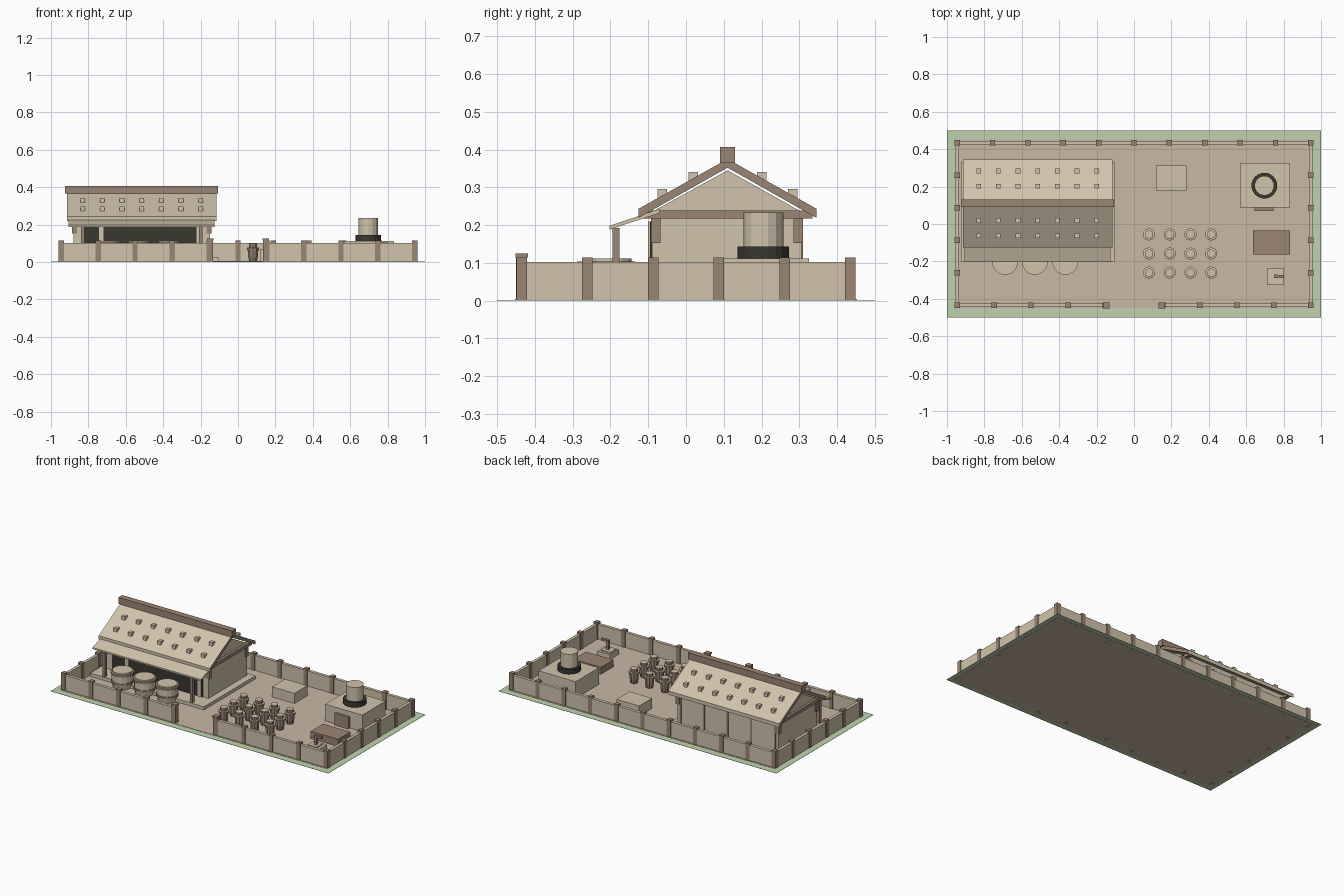
import bpy, bmesh, math
from mathutils import Matrix

cube = bpy.data.objects.get("Cube")
if cube:
    bpy.data.objects.remove(cube, do_unlink=True)


def material(name, rgb):
    m = bpy.data.materials.new(name)
    m.use_nodes = True
    m.diffuse_color = (*rgb, 1)
    node = next(n for n in m.node_tree.nodes if n.type == 'BSDF_PRINCIPLED')
    node.inputs["Base Color"].default_value = (*rgb, 1)
    return m


TAN = material("tan_plaster", (0.64, 0.55, 0.41))
SAND = material("packed_sand", (0.59, 0.48, 0.37))
BROWN = material("brown_timber", (0.33, 0.235, 0.175))
DARK = material("dark_opening", (0.04, 0.038, 0.028))
GRASS = material("pale_grass", (0.53, 0.65, 0.41))


def finish(name, bm, *mats):
    bmesh.ops.recalc_face_normals(bm, faces=bm.faces)
    me = bpy.data.meshes.new(name)
    bm.to_mesh(me)
    bm.free()
    for m in mats:
        me.materials.append(m)
    ob = bpy.data.objects.new(name, me)
    bpy.context.scene.collection.objects.link(ob)
    return ob


def add_box(bm, x, y, z):
    """Box from (low, high) ranges along each axis."""
    size = [r[1] - r[0] for r in (x, y, z)]
    mid = [(r[0] + r[1]) / 2 for r in (x, y, z)]
    bmesh.ops.create_cube(bm, size=1, matrix=Matrix.Translation(mid) @ Matrix.Diagonal((*size, 1)))


def box(name, mat, x, y, z):
    bm = bmesh.new()
    add_box(bm, x, y, z)
    return finish(name, bm, mat)


def around(c, half):
    return (c - half, c + half)


def extrude_x(name, profile, x0, x1, *mats):
    """Extrude a (y, z) profile along x; a second material goes on the ends."""
    bm = bmesh.new()
    a = [bm.verts.new((x0, y, z)) for y, z in profile]
    b = [bm.verts.new((x1, y, z)) for y, z in profile]
    n = len(profile)
    for ring in (a, b):
        bm.faces.new(ring).material_index = len(mats) - 1
    for i in range(n):
        j = (i + 1) % n
        bm.faces.new((a[i], a[j], b[j], b[i]))
    return finish(name, bm, *mats)


def lathe(name, profile, centre, sides, mats, bands=None):
    """Turn an (r, z) profile; bands gives each side strip's material."""
    bm = bmesh.new()
    rings = []
    for r, z in profile:
        rings.append([bm.verts.new((centre[0] + r * math.cos(t), centre[1] + r * math.sin(t), z))
                      for t in (math.tau * (k + 0.5) / sides for k in range(sides))])
    for s, (lo, hi) in enumerate(zip(rings, rings[1:])):
        for k in range(sides):
            f = bm.faces.new((lo[k], lo[k - 1], hi[k - 1], hi[k]))
            f.material_index = bands[s] if bands else 0
    bm.faces.new(rings[0])
    bm.faces.new(rings[-1])
    return finish(name, bm, *mats)


# Ground
box("base_slab", SAND, (-0.97, 0.97), (-0.47, 0.47), (0, 0.001))
box("grass_border", GRASS, (-1, 1), (-0.5, 0.5), (0.001, 0.002))
box("yard_floor", SAND, (-0.955, 0.955), (-0.453, 0.453), (0.002, 0.004))

# Enclosing wall with regular posts and a front gateway
WX, WY, GATE, T = 0.945, 0.435, 0.155, 0.01
bm = bmesh.new()
add_box(bm, around(0, WX), around(WY, T), (0, 0.102))
for s in (-1, 1):
    add_box(bm, around(s * WX, T), around(0, WY), (0, 0.102))
    add_box(bm, sorted((s * GATE, s * WX)), around(-WY, T), (0, 0.102))
finish("yard_wall", bm, TAN)

spots = {(round(-WX + i * WX / 5, 3), WY) for i in range(11)}
for s in (-1, 1):
    spots |= {(s * WX, round(-WY + i * WY / 2.5, 3)) for i in range(6)}
    spots |= {(round(s * (GATE + i * (WX - GATE) / 4), 3), -WY) for i in range(5)}
bm = bmesh.new()
for x, y in sorted(spots):
    add_box(bm, around(x, 0.014), around(y, 0.014), (0, 0.114))
finish("wall_posts", bm, BROWN)
bm = bmesh.new()
for s in (-1, 1):
    add_box(bm, around(s * 0.148, 0.014), around(-WY, 0.0145), (0, 0.115))
    add_box(bm, around(s * 0.148, 0.018), around(-WY, 0.0165), (0.115, 0.125))
finish("gate_posts", bm, BROWN)

# House: platform and gabled body
HX, RY = -0.515, 0.11
box("house_platform", TAN, around(HX, 0.41), (-0.2, 0.33), (0.003, 0.025))
extrude_x("house_body", [(-0.09, 0.02), (0.306, 0.02), (0.306, 0.235), (RY, 0.345), (-0.09, 0.235)],
          HX - 0.365, HX + 0.365, TAN)
box("front_opening", DARK, (-0.84, -0.19), (-0.095, -0.088), (0.025, 0.21))
bm = bmesh.new()
for x in (-0.73, -0.21):
    add_box(bm, around(x, 0.012), (-0.1, -0.09), (0.025, 0.21))
finish("opening_jambs", bm, TAN)

# Corner brackets, tie beams and rear wall battens
bm = bmesh.new()
for s in (-1, 1):
    for y in (-0.08, 0.297):
        add_box(bm, around(HX + s * 0.36, 0.013), around(y, 0.0125), (0.153, 0.22))
    add_box(bm, around(HX + s * 0.37, 0.012), around(RY, 0.225), (0.217, 0.239))
for i in range(5):
    add_box(bm, around(HX - 0.34 + i * 0.17, 0.006), (0.3, 0.31), (0.025, 0.215))
finish("house_timbers", bm, BROWN)

# Main roof, ridge and small raised tiles
EAVE, TOP, RIDGE = 0.236, 0.243, 0.375
extrude_x("main_roof", [(RY - EAVE, TOP), (RY, RIDGE), (RY + EAVE, TOP),
                        (RY + EAVE, 0.219), (RY, 0.352), (RY - EAVE, 0.219)],
          HX - 0.4, HX + 0.4, TAN, BROWN)
box("ridge_beam", BROWN, around(HX, 0.409), around(RY, 0.02), (0.365, 0.407))
bm = bmesh.new()
for i in range(-3, 4):
    for off in (-0.173, -0.091, 0.091, 0.173):
        z = RIDGE - abs(off) * (RIDGE - TOP) / EAVE
        add_box(bm, around(HX + i * 0.105, 0.0125), around(RY + off, 0.0125), (z - 0.012, z + 0.017))
finish("roof_tiles", bm, TAN)

# Porch awning on slim posts
extrude_x("porch_awning", [(-0.203, 0.188), (-0.203, 0.198), (-0.07, 0.243), (-0.07, 0.232)],
          HX - 0.39, HX + 0.39, TAN)
bm = bmesh.new()
for x in (-0.83, -0.2):
    add_box(bm, around(x, 0.009), around(-0.185, 0.009), (0.003, 0.193))
finish("awning_posts", bm, BROWN)

# Large barrels with hoops in front of the house
for i, x in enumerate((-0.69, -0.53, -0.367), 1):
    lathe(f"barrel_{i}", [(0.056, 0.003), (0.063, 0.035), (0.067, 0.035), (0.067, 0.047), (0.063, 0.047),
                          (0.063, 0.09), (0.069, 0.09), (0.069, 0.104), (0.06, 0.104), (0.06, 0.112)],
          (x, -0.203), 16, (TAN, BROWN), [0, 1, 1, 1, 0, 1, 1, 0, 0])

# Rows of lidded jars
for row in range(3):
    for col in range(4):
        lathe(f"jar_{row + 1}_{col + 1}",
              [(0.022, 0.003), (0.027, 0.03), (0.027, 0.06), (0.033, 0.062), (0.033, 0.076),
               (0.023, 0.078), (0.023, 0.094)],
              (0.08 + col * 0.111, -0.056 - row * 0.102), 10, (BROWN, TAN), [0, 0, 0, 0, 1, 0])
        lathe(f"jar_lid_{row + 1}_{col + 1}", [(0.023, 0.094), (0.023, 0.098)],
              (0.08 + col * 0.111, -0.056 - row * 0.102), 10, (TAN,))

# Storage block
box("storage_block", TAN, (0.118, 0.28), (0.18, 0.313), (0.003, 0.07))

# Furnace: masonry base, dark collar, round vat and fire door
box("furnace_base", TAN, (0.567, 0.834), (0.087, 0.325), (0.003, 0.112))
lathe("furnace_collar", [(0.069, 0.112), (0.069, 0.143)], (0.697, 0.205), 20, (DARK,))
lathe("furnace_vat", [(0.053, 0.14), (0.053, 0.234)], (0.697, 0.205), 14, (TAN,))
box("fire_door", BROWN, (0.645, 0.745), (0.07, 0.088), (0.003, 0.08))

# Work table
box("work_table", BROWN, (0.637, 0.834), (-0.163, -0.035), (0.003, 0.05))

# Water pump on a stepped basin
box("pump_basin", TAN, around(0.757, 0.046), around(-0.28, 0.046), (0.003, 0.035))
box("pump_basin_top", TAN, around(0.752, 0.032), around(-0.28, 0.032), (0.035, 0.043))
box("pump_post", BROWN, around(0.757, 0.009), around(-0.28, 0.009), (0.04, 0.1))
box("pump_arm", BROWN, (0.748, 0.803), around(-0.28, 0.008), (0.09, 0.104))
